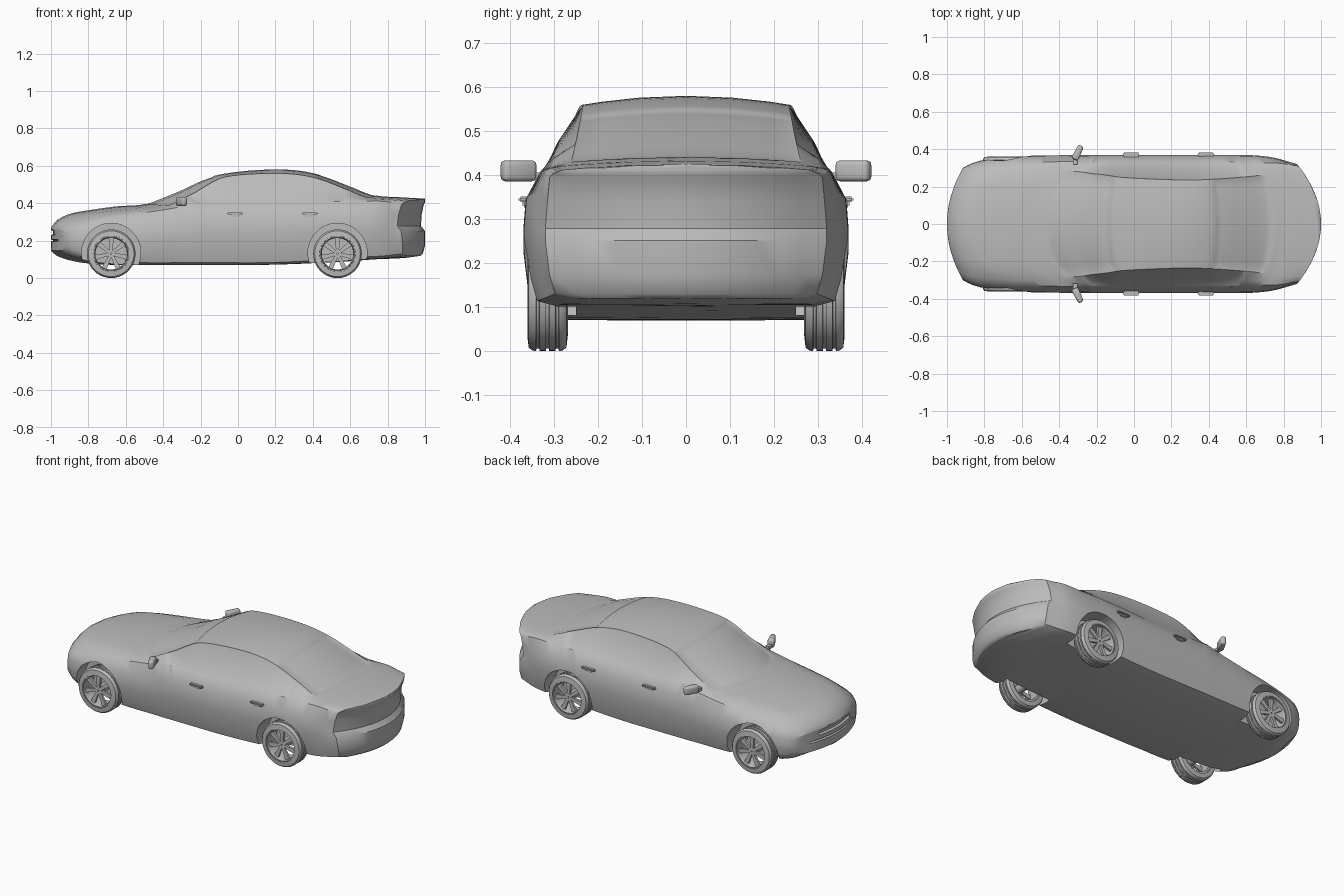
import bpy, bmesh, math
from mathutils import Matrix, Vector

cube = bpy.data.objects.get("Cube")
if cube:
    bpy.data.objects.remove(cube, do_unlink=True)

GREY = bpy.data.materials.new("plain grey")
GREY.use_nodes = True
GREY.diffuse_color = (0.5, 0.5, 0.5, 1)
GREY.node_tree.nodes["Principled BSDF"].inputs["Base Color"].default_value = GREY.diffuse_color


def make(name, bm, angle=35):
    """Turn a bmesh into a smooth-shaded object with the grey material."""
    mesh = bpy.data.meshes.new(name)
    bmesh.ops.recalc_face_normals(bm, faces=bm.faces)
    bm.to_mesh(mesh)
    bm.free()
    mesh.materials.append(GREY)
    ob = bpy.data.objects.new(name, mesh)
    bpy.context.collection.objects.link(ob)
    smooth(ob, angle)
    return ob


def smooth(ob, angle):
    bpy.ops.object.select_all(action='DESELECT')
    ob.select_set(True)
    bpy.context.view_layer.objects.active = ob
    bpy.ops.object.shade_smooth_by_angle(angle=math.radians(angle))


# Body stations: x, half width, floor z, shoulder z, shoulder y, roof edge z, roof edge y, top z
STATIONS = [
    (-1, .3, .145, .25, .285, .262, .2, .27),
    (-.97, .325, .12, .275, .31, .297, .22, .308),
    (-.9, .35, .095, .3, .32, .33, .24, .343),
    (-.8, .362, .078, .325, .325, .352, .25, .362),
    (-.65, .367, .07, .35, .33, .37, .26, .383),
    (-.5, .368, .07, .375, .335, .385, .28, .395),
    (-.4, .37, .07, .395, .335, .425, .28, .432),
    (-.3, .37, .07, .4, .33, .46, .27, .473),
    (-.2, .37, .07, .4, .33, .505, .262, .52),
    (-.1, .37, .07, .4, .33, .54, .25, .553),
    (.1, .37, .07, .4, .33, .558, .24, .577),
    (.3, .37, .075, .405, .33, .556, .235, .577),
    (.45, .37, .082, .41, .33, .53, .24, .548),
    (.6, .37, .09, .41, .33, .478, .25, .492),
    (.73, .367, .1, .41, .327, .432, .262, .443),
    (.87, .353, .106, .41, .325, .42, .28, .432),
    (1, .32, .118, .395, .31, .412, .28, .425),
]
# Plan-view bow of the sections: (x, amount)
BOW = [(-1, .13), (-.5, .2), (-.1, .06), (.2, 0), (.5, -.05), (.75, -.09), (1, -.17)]
# Rear face relief, from floor to roof line
RELIEF = [-.03, -.025, -.012, 0, 0, -.022, -.018, -.006, 0, 0, 0, 0, 0]


def sample(table, u):
    """Smooth Hermite interpolation of every column of a table."""
    i = max(j for j in range(len(table) - 1) if table[j][0] <= u or j == 0)
    a, b = table[i], table[i + 1]
    p, q = table[max(i - 1, 0)], table[min(i + 2, len(table) - 1)]
    h = b[0] - a[0]
    t = (u - a[0]) / h
    out = []
    for c in range(1, len(a)):
        m0 = (b[c] - p[c]) / (b[0] - p[0]) * h
        m1 = (q[c] - a[c]) / (q[0] - a[0]) * h
        d = b[c] - a[c]
        out.append(a[c] + t * (m0 + t * (3 * d - 2 * m0 - m1 + t * (m0 + m1 - 2 * d))))
    return out


def half_section(u):
    w, zb, zs, ws, zr, yr, zt = sample(STATIONS, u)
    side = [(.97, .2), (1, .48), (1, .58), (.985, .8)]
    pts = [(0, zb), (.8 * w, zb + .001), (.93 * w, zb + .012)]
    pts += [(f * w, zb + (zs - zb) * t) for f, t in side]
    pts += [(ws, zs), ((ws + yr) / 2 + .008, (zs + zr) / 2), (yr, zr)]
    return pts + [(yr * t, zt - (zt - zr) * t * t) for t in (.8, .45, 0)]


def place(u, k, y, z):
    relief = RELIEF[k] * max(0, (u - .9) / .1)
    return (u + relief + sample(BOW, u)[0] * (y / .37) ** 2, y, z)


def build_body():
    bm = bmesh.new()
    us = [-1, -.985] + [-.97 + i * .03 for i in range(65)] + [.98, 1]
    rings = []
    for u in us:
        half = half_section(u)
        left = [bm.verts.new(place(u, k, *p)) for k, p in enumerate(half)]
        right = [bm.verts.new(place(u, k, -half[k][0], half[k][1])) for k in range(11, 0, -1)]
        rings.append(left + right)
    n = len(rings[0])
    bands = {}
    for i in range(len(us) - 1):
        for b in range(n):
            c = (b + 1) % n
            bands[i, b] = bm.faces.new((rings[i][b], rings[i + 1][b], rings[i + 1][c], rings[i][c]))
    # Bowed nose and tail panels
    cols, nose = 12, {}
    for u, ring in ((us[0], rings[0]), (us[-1], rings[-1])):
        half, rows = half_section(u), []
        for k in range(1, 12):
            y, z = half[k]
            mid = [bm.verts.new(place(u, k, y * (1 - 2 * j / cols), z)) for j in range(1, cols)]
            rows.append([ring[k]] + mid + [ring[-k]])
        for j in range(cols):
            bm.faces.new((ring[0], rows[0][j], rows[0][j + 1]))
            bm.faces.new((ring[12], rows[-1][j], rows[-1][j + 1]))
            for k in range(10):
                f = bm.faces.new((rows[k][j], rows[k + 1][j], rows[k + 1][j + 1], rows[k][j + 1]))
                if u < 0:
                    nose[k, j] = f
    bmesh.ops.recalc_face_normals(bm, faces=bm.faces)

    def recess(faces, rim, depth):
        bmesh.ops.inset_region(bm, faces=faces, thickness=rim, depth=-depth, use_even_offset=True)

    # Side windows, windscreen and rear window
    for lot, lo, hi in (((7, 8), -.38, .6), ((15, 16), -.38, .6),
                        ((9, 10, 11, 12, 13, 14), -.5, -.16),
                        ((9, 10, 11, 12, 13, 14), .42, .73)):
        recess([f for (i, b), f in bands.items() if b in lot and lo < us[i] < hi], .006, .003)
    # Grille and lower intake
    recess([f for (k, j), f in nose.items() if k in (5, 6) and 3 <= j <= 8], .005, .012)
    recess([f for (k, j), f in nose.items() if k == 3 and 2 <= j <= 9], .004, .012)
    return make("body", bm)


AXLES = {"front": -.678, "rear": .532}
body = build_body()

# Wheel arches cut out of the body
bm = bmesh.new()
for x in AXLES.values():
    for s in (1, -1):
        m = Matrix.Translation((x, s * .375, .135)) @ Matrix.Rotation(math.pi / 2, 4, 'X')
        bmesh.ops.create_cone(bm, cap_ends=True, segments=48, radius1=.158, radius2=.158, depth=.25, matrix=m)
cutter = make("arch_cutter", bm)
cutter.hide_render = True
mod = body.modifiers.new("arches", 'BOOLEAN')
mod.operation, mod.solver, mod.object = 'DIFFERENCE', 'EXACT', cutter
bpy.context.view_layer.objects.active = body
bpy.ops.object.modifier_apply(modifier=mod.name)
bpy.data.objects.remove(cutter, do_unlink=True)
smooth(body, 35)


def lathe(bm, profile, seg=40):
    """Closed (radius, y) profile turned around the y axis."""
    rings = [[bm.verts.new((r * math.cos(a), y, r * math.sin(a))) for r, y in profile]
             for a in (math.tau * i / seg for i in range(seg))]
    for i in range(seg):
        a, b = rings[i], rings[(i + 1) % seg]
        for k in range(len(profile)):
            m = (k + 1) % len(profile)
            bm.faces.new((a[k], a[m], b[m], b[k]))


def block(bm, size, matrix, taper=1):
    """Box whose +z end is scaled by taper."""
    for v in bmesh.ops.create_cube(bm, size=1)["verts"]:
        t = taper if v.co.z > 0 else 1
        v.co = matrix @ Vector((v.co.x * size[0] * t, v.co.y * size[1], v.co.z * size[2]))


def move(ob, x, y, z, side=1):
    ob.data.transform(Matrix.Translation((x, y, z)) @ Matrix.Diagonal((1, side, 1, 1)))
    if side < 0:
        ob.data.flip_normals()


# Tyre outline with three tread grooves, outer side at +y
TREAD = [(.122, .043), (.129, .034)]
for g in (.022, 0, -.022):
    TREAD += [(.13, g + .004), (.124, g + .003), (.124, g - .003), (.13, g - .004)]
TREAD += [(.129, -.034), (.122, -.043), (.096, -.046), (.094, -.035), (.094, .035), (.096, .046)]

for end, x in AXLES.items():
    for side, s in (("left", 1), ("right", -1)):
        bm = bmesh.new()
        lathe(bm, TREAD)
        move(make(f"{end}_{side}_tyre", bm), x, s * .315, .13, s)
        # Rim barrel, hub and seven spokes
        bm = bmesh.new()
        lathe(bm, [(.097, .042), (.09, .044), (.085, .03), (.084, -.04), (.095, -.04)])
        lathe(bm, [(.004, .034), (.018, .034), (.024, .028), (.024, -.04), (.004, -.04)], 20)
        for i in range(7):
            turn = Matrix.Rotation(math.tau * i / 7, 4, 'Y') @ Matrix.Translation((0, .027, .052))
            block(bm, (.016, .014, .074), turn, 1.7)
        move(make(f"{end}_{side}_rim", bm), x, s * .315, .13, s)

for side, s in (("left", 1), ("right", -1)):
    # Door mirror: rounded, swept housing on a short arm
    bm = bmesh.new()
    place_at = Matrix.Translation((-.3, .382, .41)) @ Matrix.Rotation(-.45, 4, 'Z') @ Matrix.Rotation(-math.pi / 2, 4, 'X')
    block(bm, (.04, .048, .082), place_at, .75)
    bmesh.ops.bevel(bm, geom=bm.edges[:], offset=.011, segments=3, affect='EDGES', profile=.5)
    block(bm, (.024, .018, .05), Matrix.Translation((-.315, .342, .397)) @ Matrix.Rotation(-math.pi / 2, 4, 'X'))
    move(make(f"{side}_mirror", bm), 0, 0, 0, s)
    # Door handles
    for door, x in (("front", -.015), ("rear", .385)):
        bm = bmesh.new()
        block(bm, (.085, .022, .012), Matrix.Translation((x, .37, .345)))
        block(bm, (.05, .012, .022), Matrix.Translation((x, .366, .338)))
        bmesh.ops.bevel(bm, geom=bm.edges[:], offset=.004, segments=2, affect='EDGES')
        move(make(f"{door}_{side}_handle", bm), 0, 0, 0, s)
